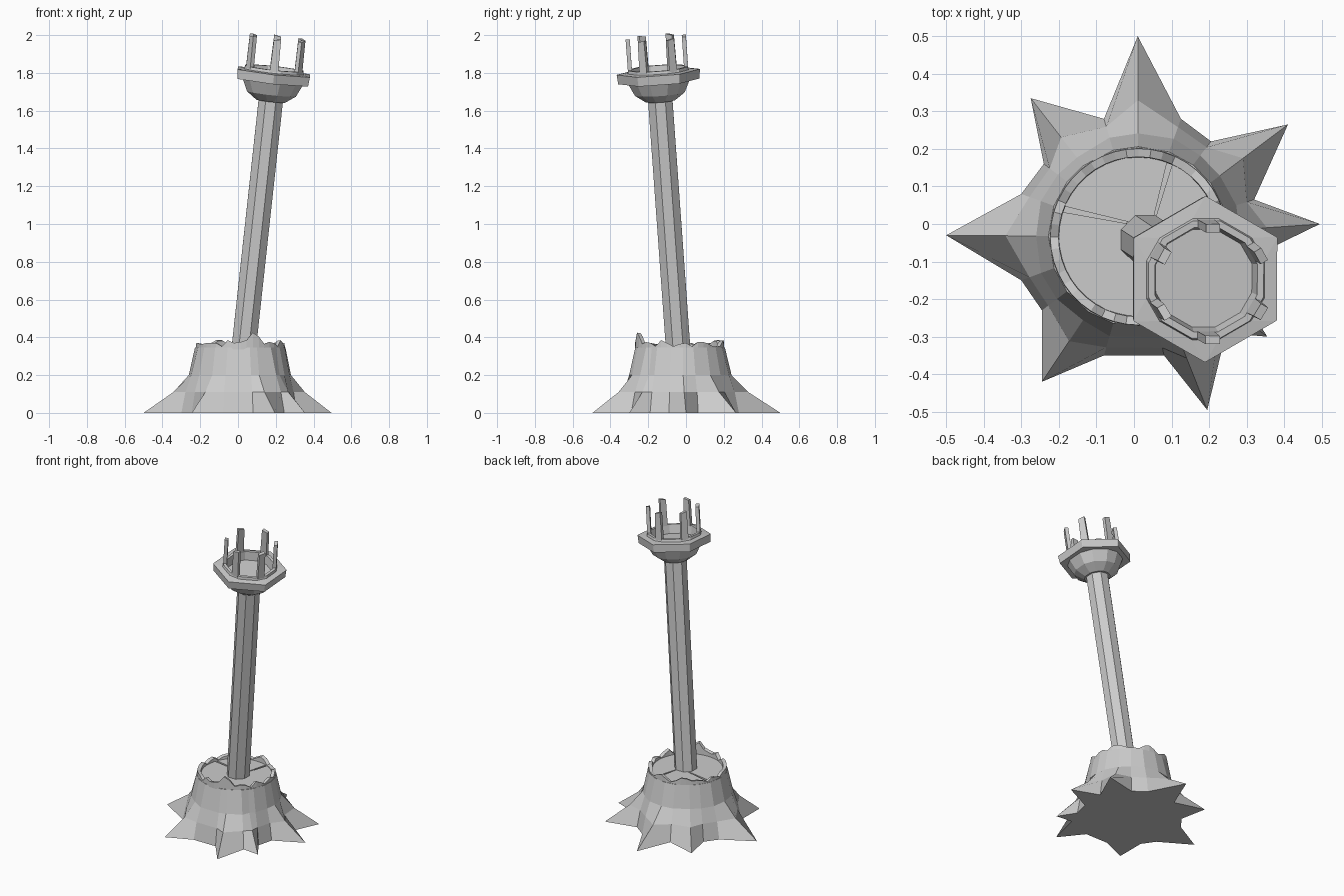
import bpy, bmesh, random
from math import sin, cos, pi, radians, atan2, hypot
from mathutils import Vector, Matrix

if "Cube" in bpy.data.objects:
    bpy.data.objects.remove(bpy.data.objects["Cube"])

random.seed(4)


def make(name, bm, matrix=None):
    bmesh.ops.recalc_face_normals(bm, faces=bm.faces)
    me = bpy.data.meshes.new(name)
    bm.to_mesh(me)
    bm.free()
    ob = bpy.data.objects.new(name, me)
    bpy.context.collection.objects.link(ob)
    if matrix:
        ob.matrix_world = matrix
    return ob


def loft(name, rings, matrix=None, closed=False):
    """Skin a stack of rings; cap the ends, or join last to first."""
    bm = bmesh.new()
    vr = [[bm.verts.new(p) for p in r] for r in rings]
    n = len(vr[0])
    pairs = list(zip(vr, vr[1:])) + ([(vr[-1], vr[0])] if closed else [])
    for a, b in pairs:
        for i in range(n):
            j = (i + 1) % n
            bm.faces.new((a[i], a[j], b[j], b[i]))
    if not closed:
        bm.faces.new(vr[0])
        bm.faces.new(vr[-1])
    return make(name, bm, matrix)


def hex_ring(r, z, t):
    """Hexagon with a corner on y, each corner chamfered by fraction t."""
    c = [Vector((r * cos(pi / 2 + k * pi / 3), r * sin(pi / 2 + k * pi / 3), z)) for k in range(6)]
    out = []
    for k in range(6):
        out += [c[k].lerp(c[k - 1], t), c[k].lerp(c[(k + 1) % 6], t)]
    return out


# Stump: star-shaped root outline rising to a round trunk
CX, CY, RIM = 0.012, -0.034, 0.24
outline = [(0.01, 0.5), (0.125, 0.28), (0.205, 0.22), (0.41, 0.265), (0.32, 0.065),
           (0.495, 0.0), (0.31, -0.09), (0.285, -0.19), (0.355, -0.3), (0.245, -0.29),
           (0.195, -0.495), (0.08, -0.35), (-0.08, -0.35), (-0.245, -0.42),
           (-0.245, -0.23), (-0.3, -0.15), (-0.5, -0.03), (-0.3, 0.08), (-0.24, 0.16),
           (-0.275, 0.335), (-0.08, 0.28)]
polar = sorted((atan2(y - CY, x - CX), hypot(x - CX, y - CY)) for x, y in outline)


def stump_ring(z, tip, valley):
    pts = []
    for a, R in polar:
        r = RIM + (R - RIM) * (tip if R > 0.38 else valley)
        pts.append((CX + r * cos(a), CY + r * sin(a), z))
    return pts


stump = loft("stump", [stump_ring(0, 1, 1), stump_ring(0.11, 0.42, 0.75),
                       stump_ring(0.2, 0.12, 0.4), stump_ring(0.345, 0, 0)])

# Cracks cut into the stump's top
bm = bmesh.new()
for tip, base in (((0.05, 0.0), (0.1, 0.18)), ((0.0, 0.0), (-0.19, 0.04))):
    a, b = Vector(tip), Vector(base)
    side = (b - a).orthogonal().normalized()
    tri = [a - side * 0.002, b - side * 0.008, b + side * 0.008, a + side * 0.002]
    lo = [bm.verts.new((p.x, p.y, 0.3)) for p in tri]
    hi = [bm.verts.new((p.x, p.y, 0.4)) for p in tri]
    bm.faces.new(lo)
    bm.faces.new(hi)
    for i in range(4):
        j = (i + 1) % 4
        bm.faces.new((lo[i], lo[j], hi[j], hi[i]))
cutter = make("crack_cutter", bm)
cutter.hide_render = True
cutter.hide_viewport = True
mod = stump.modifiers.new("cracks", 'BOOLEAN')
mod.operation = 'DIFFERENCE'
mod.object = cutter
mod.solver = 'EXACT'

# Jagged bark rim around the stump's top
N = 44
tops = [random.choice((0.352, 0.365, 0.37, 0.375, 0.385)) for _ in range(N)]
tops[35] = 0.425
tops[36] = 0.405


def bark_ring(r, zs):
    return [(CX + r * cos(2 * pi * i / N), CY + r * sin(2 * pi * i / N), zs[i]) for i in range(N)]


loft("bark_rim", [bark_ring(0.237, [0.335] * N), bark_ring(0.235, tops),
                  bark_ring(0.213, [z - 0.004 for z in tops]), bark_ring(0.211, [0.335] * N)],
     closed=True)

# Leaning frame shared by the pole and head; origin at the plate's top
lean = Vector((0.109, -0.072, 1))
M = Matrix.Translation((0.19, -0.147, 1.805)) @ \
    Vector((0, 0, 1)).rotation_difference(lean).to_matrix().to_4x4()

# Pole
loft("pole", [[(0.07 * cos(pi / 8 + k * pi / 4), 0.07 * sin(pi / 8 + k * pi / 4), z)
               for k in range(8)] for z in (-1.5, -0.13)], M)

# Bowl under the plate
loft("bowl", [hex_ring(0.088, -0.155, 0.24), hex_ring(0.15, -0.115, 0.24),
              hex_ring(0.188, -0.045, 0.24)], M)

# Hexagonal plate with a raised lip and recessed floor
loft("plate", [hex_ring(0.217, -0.05, 0.01), hex_ring(0.222, 0, 0.01),
               hex_ring(0.182, 0.004, 0.22), hex_ring(0.178, 0.02, 0.24),
               hex_ring(0.158, 0.02, 0.24), hex_ring(0.148, -0.035, 0.24)], M)

# Six upright posts on the corners
for k in range(6):
    bm = bmesh.new()
    bmesh.ops.create_cube(bm, size=1)
    for v in bm.verts:
        top = v.co.z > 0
        v.co = Vector((0.149 + v.co.x * 0.022, v.co.y * (0.038 if top else 0.046),
                       0.182 + 0.008 * v.co.y if top else -0.01))
    make("post_%d" % (k + 1), bm, M @ Matrix.Rotation(pi / 2 + k * pi / 3, 4, 'Z'))
